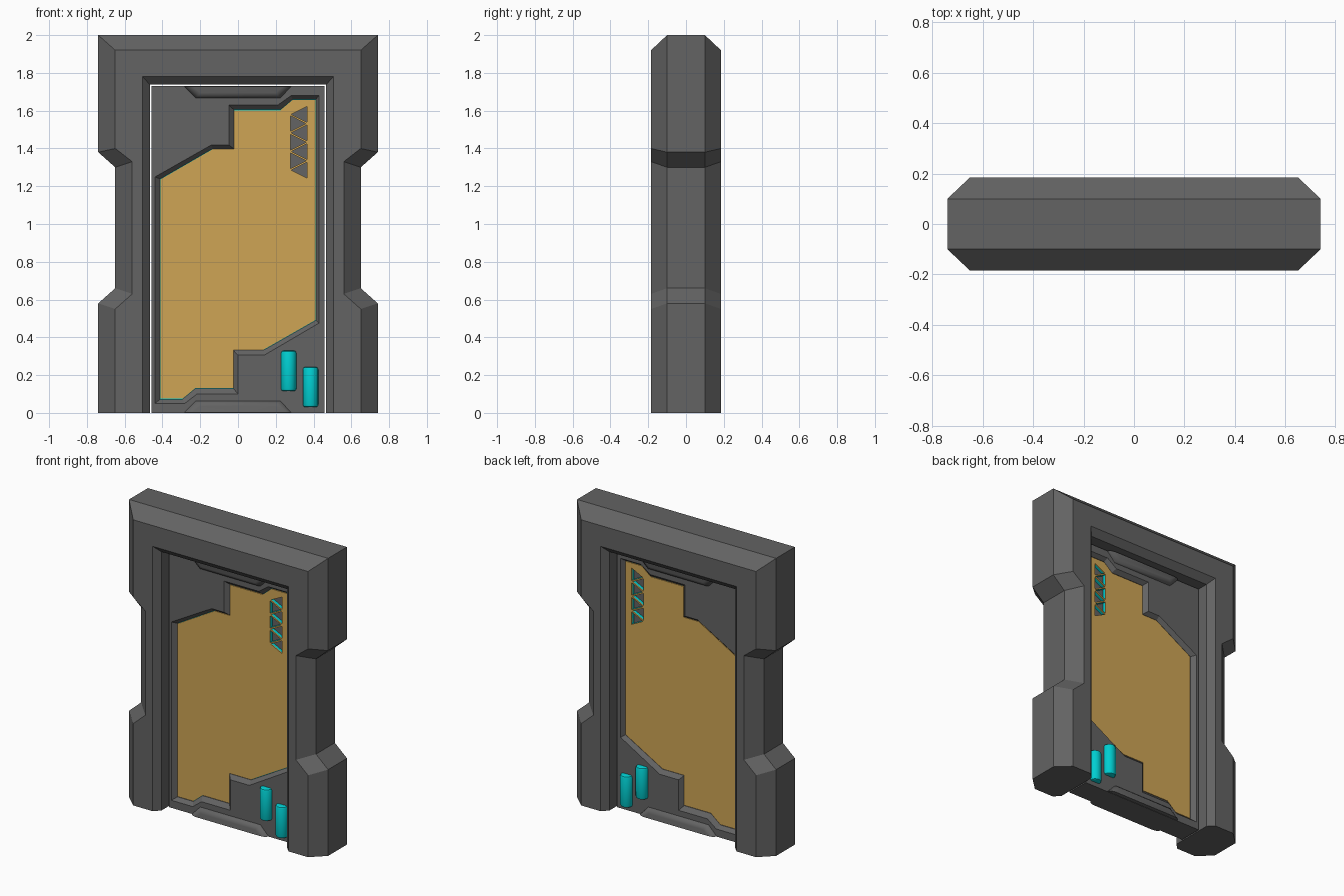
import bpy, bmesh, math
from mathutils import Vector

if "Cube" in bpy.data.objects:
    bpy.data.objects.remove(bpy.data.objects["Cube"])


def material(name, rgb):
    m = bpy.data.materials.new(name)
    m.diffuse_color = (*rgb, 1)
    m.use_nodes = True
    m.node_tree.nodes["Principled BSDF"].inputs["Base Color"].default_value = m.diffuse_color
    return m


GREY = material("dark grey", (0.125, 0.125, 0.125))
GOLD = material("gold", (0.62, 0.375, 0.09))
CYAN = material("cyan", (0.0, 0.62, 0.64))


def finish(name, bm, mat, smooth=False):
    bmesh.ops.recalc_face_normals(bm, faces=bm.faces)
    me = bpy.data.meshes.new(name)
    bm.to_mesh(me)
    bm.free()
    ob = bpy.data.objects.new(name, me)
    bpy.context.collection.objects.link(ob)
    if mat:
        me.materials.append(mat)
    if smooth:
        bpy.context.view_layer.objects.active = ob
        ob.select_set(True)
        bpy.ops.object.shade_smooth_by_angle(angle=math.radians(40))
        ob.select_set(False)
    return ob


def add_loft(bm, rings):
    """Closed solid through rings of (outline, y); outlines are (x, z) points."""
    loops = [[bm.verts.new((x, y, z)) for x, z in pts] for pts, y in rings]
    n = len(loops[0])
    for a, b in zip(loops, loops[1:]):
        for i in range(n):
            j = (i + 1) % n
            bm.faces.new((a[i], a[j], b[j], b[i]))
    bm.faces.new(loops[0])
    bm.faces.new(loops[-1])


def loft(name, rings, mat, smooth=False):
    bm = bmesh.new()
    add_loft(bm, rings)
    return finish(name, bm, mat, smooth)


def mirror_back(ob):
    m = ob.modifiers.new("back side", 'MIRROR')
    m.use_axis = (False, True, False)
    m.use_clip = False
    m.use_mirror_merge = False


def cut(ob, cutter):
    m = ob.modifiers.new("cut", 'BOOLEAN')
    m.operation = 'DIFFERENCE'
    m.solver = 'EXACT'
    m.object = cutter
    cutter.hide_render = True
    cutter.hide_viewport = True
    cutter.display_type = 'WIRE'


# Door frame: an eight-point section swept round the arch
side = [(-.74, 0), (-.74, .58), (-.65, .66), (-.65, 1.30), (-.74, 1.38), (-.74, 2)]
face = [(-.65, 0), (-.65, .55), (-.56, .63), (-.56, 1.33), (-.65, 1.40), (-.65, 1.92)]
lip = [(-.505, z) for _, z in face[:-1]] + [(-.505, 1.78)]
jamb = [(-.467, z) for _, z in face[:-1]] + [(-.467, 1.738)]
front = [(side, -.10), (face, -.185), (lip, -.185), (jamb, -.145)]
section = front + [(pts, -y) for pts, y in reversed(front)]
bm = bmesh.new()
rails = []
for pts, y in section:
    arch = pts + [(-x, z) for x, z in reversed(pts)]
    rails.append([bm.verts.new((x, y, z)) for x, z in arch])
for k in range(8):
    a, b = rails[k], rails[(k + 1) % 8]
    for i in range(11):
        bm.faces.new((a[i], a[i + 1], b[i + 1], b[i]))
for end in (0, -1):
    bm.faces.new([r[end] for r in rails])
finish("door_frame", bm, GREY)

# Door slab with a sloped recess on both sides
slab = [(-.458, 0), (.458, 0), (.458, 1.73), (-.458, 1.73)]
door = loft("door_slab", [(slab, -.08), (slab, .08)], GREY)
rim = [(-.44, 1.25), (-.14, 1.42), (-.05, 1.42), (-.05, 1.63), (.21, 1.63), (.28, 1.68),
       (.43, 1.68), (.43, .475), (.14, .305), (0, .305), (0, .10), (-.215, .10),
       (-.28, .05), (-.44, .05)]
bed = [(-.412, 1.238), (-.135, 1.398), (-.022, 1.398), (-.022, 1.605), (.225, 1.605),
       (.29, 1.66), (.412, 1.66), (.412, .49), (.135, .332), (-.025, .332), (-.025, .13),
       (-.225, .13), (-.295, .072), (-.412, .072)]
recess = loft("recess_cutter", [(rim, -.081), (bed, -.055), (bed, -.03)], None)
mirror_back(recess)
cut(door, recess)

# Triangular vent holes, alternating right and left
bm = bmesh.new()
step, top, x0, x1 = .0985, 1.63, .272, .37
for i in range(7):
    z = top - i * step / 2
    flat, tip = (x1, x0) if i % 2 == 0 else (x0, x1)
    tri = [Vector((flat, z)), Vector((flat, z - step)), Vector((tip, z - step / 2))]
    mid = sum(tri, Vector((0, 0))) / 3
    tri = [tuple(mid + (p - mid) * .84) for p in tri]
    add_loft(bm, [(tri, -.07), (tri, -.02)])
vents = finish("vent_cutter", bm, None)

# Gold panel over a slightly larger glowing backing
cx, cz = 0, .866
inner = [(cx + (x - cx) * .994, cz + (z - cz) * .996) for x, z in bed]
for name, pts, y, mat in (("glow_backing", bed, -.050, CYAN),
                          ("gold_panel", inner, -.056, GOLD)):
    back = -.031 if mat is CYAN else -.049
    ob = loft(name, [(pts, y), (pts, back)], mat)
    cut(ob, vents)
    mirror_back(ob)


# Raised trapezoid grips at the top and bottom of the door
def grip(w_end, w_tip, depth):
    return [(-w_end, 1.728), (w_end, 1.728), (w_tip, 1.73 - depth), (-w_tip, 1.73 - depth)]


rings = [(grip(.285, .225, .065), -.075), (grip(.28, .22, .06), -.09),
         (grip(.265, .21, .048), -.102), (grip(.24, .20, .035), -.107)]
for name, flip in (("top_grip", False), ("bottom_grip", True)):
    rr = [([(x, 1.73 - z) if flip else (x, z) for x, z in pts], y) for pts, y in rings]
    mirror_back(loft(name, rr, GREY, True))

# Glowing power cells with rounded ends
for name, x, z0, z1 in (("inner_cell", .268, .115, .33), ("outer_cell", .384, .03, .243)):
    bm = bmesh.new()
    profile = [(.028, z0), (.037, z0 + .004), (.041, z0 + .014),
               (.041, z1 - .014), (.037, z1 - .004), (.028, z1)]
    rows = [[bm.verts.new((x + r * math.cos(a), -.08 + r * math.sin(a), z))
             for a in (math.tau * k / 20 for k in range(20))] for r, z in profile]
    for a, b in zip(rows, rows[1:]):
        for i in range(20):
            j = (i + 1) % 20
            bm.faces.new((a[i], a[j], b[j], b[i]))
    bm.faces.new(rows[0])
    bm.faces.new(rows[-1])
    mirror_back(finish(name, bm, CYAN, True))
